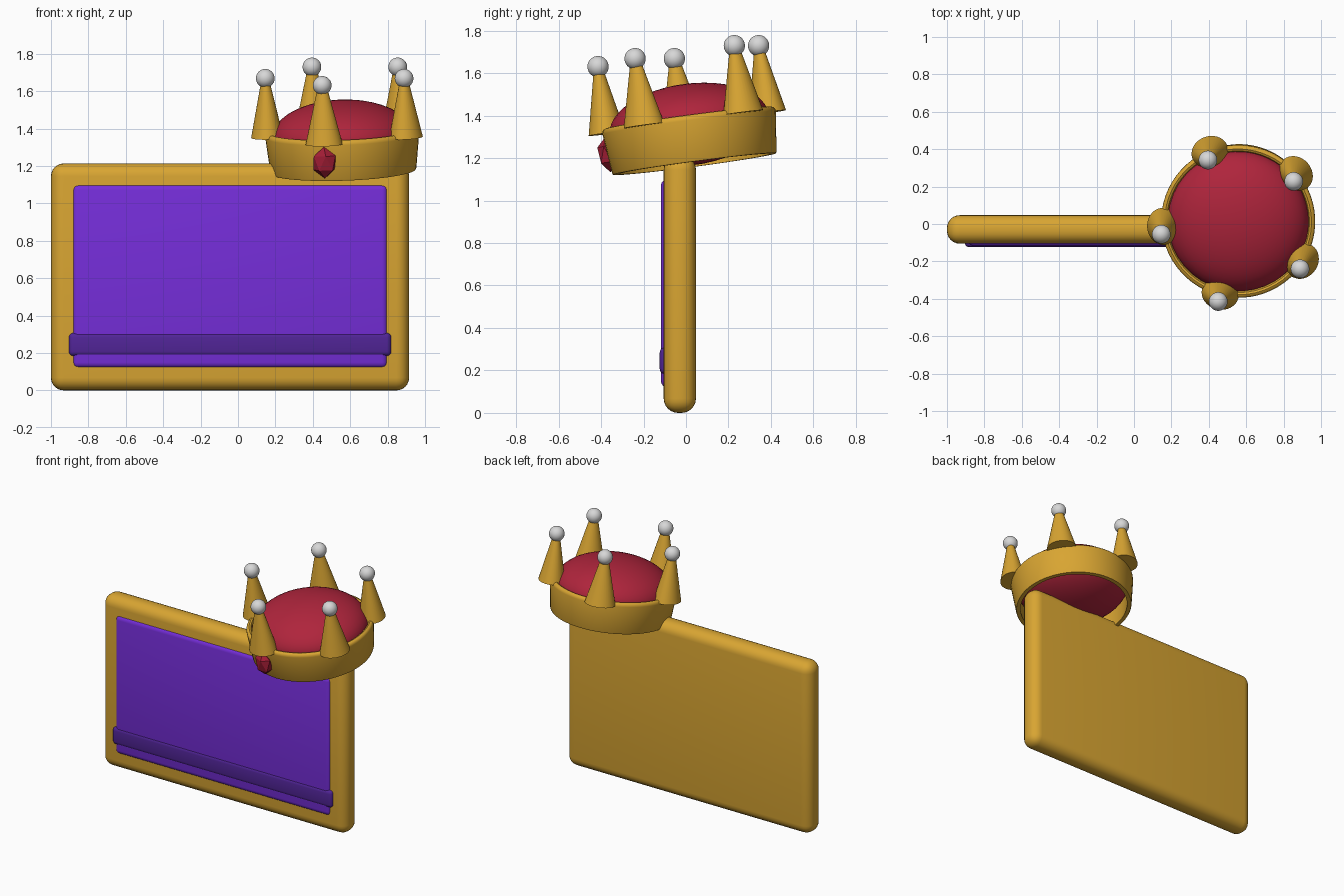
import bpy, bmesh, math
from mathutils import Matrix, Vector

if "Cube" in bpy.data.objects:
    bpy.data.objects.remove(bpy.data.objects["Cube"])


def material(name, rgb):
    m = bpy.data.materials.new(name)
    m.diffuse_color = (*rgb, 1)
    m.use_nodes = True
    m.node_tree.nodes["Principled BSDF"].inputs["Base Color"].default_value = m.diffuse_color
    return m


GOLD = material("gold", (0.69, 0.376, 0.032))
PURPLE = material("purple", (0.18, 0.027, 0.70))
DARK_PURPLE = material("dark purple", (0.082, 0.018, 0.31))
RED = material("velvet red", (0.43, 0.018, 0.045))
GEM_RED = material("gem red", (0.36, 0.012, 0.035))
PEARL = material("pearl", (0.68, 0.68, 0.68))

# Crown frame: leaned forward, then turned a little to the left
CROWN = (Matrix.Translation((0.557, 0.014, 1.37))
         @ Matrix.Rotation(math.radians(-14), 4, 'Z')
         @ Matrix.Rotation(math.radians(7.8), 4, 'X'))


def finish(bm, name, mat, matrix=Matrix(), smooth=True):
    bmesh.ops.recalc_face_normals(bm, faces=bm.faces)
    me = bpy.data.meshes.new(name)
    bm.to_mesh(me)
    bm.free()
    me.materials.append(mat)
    ob = bpy.data.objects.new(name, me)
    bpy.context.collection.objects.link(ob)
    ob.matrix_world = matrix
    if smooth:
        bpy.ops.object.select_all(action='DESELECT')
        ob.select_set(True)
        bpy.context.view_layer.objects.active = ob
        bpy.ops.object.shade_smooth_by_angle(angle=math.radians(40))
    return ob


def rounded_box(name, lo, hi, radius, segments, mat):
    lo, hi = Vector(lo), Vector(hi)
    bm = bmesh.new()
    bmesh.ops.create_cube(bm, size=1, matrix=Matrix.Translation((lo + hi) / 2)
                          @ Matrix.Diagonal((*(hi - lo), 1)))
    bmesh.ops.bevel(bm, geom=bm.edges[:], offset=radius, segments=segments,
                    profile=0.5, affect='EDGES')
    return finish(bm, name, mat)


def ball(name, size, mat, matrix):
    bm = bmesh.new()
    bmesh.ops.create_uvsphere(bm, u_segments=40, v_segments=24, radius=1,
                              matrix=Matrix.Diagonal((*size, 1)))
    return finish(bm, name, mat, matrix)


# Card: thick gold slab, purple front panel and darker band
rounded_box("card_frame", (-1, -0.105, 0), (0.915, 0.047, 1.213), 0.068, 6, GOLD)
rounded_box("card_panel", (-0.885, -0.118, 0.12), (0.80, -0.05, 1.10), 0.03, 4, PURPLE)
rounded_box("card_band", (-0.905, -0.124, 0.183), (0.82, -0.06, 0.308), 0.025, 4, DARK_PURPLE)

# Crown band: closed, flared wall profile spun round the crown axis
profile = [(0.36, -0.20), (0.387, -0.20), (0.391, -0.192), (0.412, -0.005),
           (0.411, 0.008), (0.403, 0.017), (0.393, 0.02), (0.382, 0.015),
           (0.376, 0.0)]
bm = bmesh.new()
verts = [bm.verts.new((r, 0, z)) for r, z in profile]
edges = [bm.edges.new((v, verts[(i + 1) % len(verts)])) for i, v in enumerate(verts)]
bmesh.ops.spin(bm, geom=verts + edges, cent=(0, 0, 0), axis=(0, 0, 1),
               angle=math.tau, steps=64)
bmesh.ops.remove_doubles(bm, verts=bm.verts, dist=1e-4)
finish(bm, "crown_band", GOLD, CROWN)

# Velvet cushion filling the band
ball("crown_cushion", (0.378, 0.378, 0.192), RED,
     CROWN @ Matrix.Translation((0, 0, -0.012)))

# Five points, each a tapered cone with a pearl on its tip
for i in range(5):
    place = (CROWN @ Matrix.Rotation(i * math.tau / 5, 4, 'Z')
             @ Matrix.Translation((0, -0.402, 0)))
    bm = bmesh.new()
    bmesh.ops.create_cone(bm, cap_ends=True, segments=32, radius1=1, radius2=0.27,
                          depth=0.30, matrix=Matrix.Translation((0, 0, 0.15))
                          @ Matrix.Diagonal((0.1, 0.086, 1, 1)))
    finish(bm, f"crown_point_{i + 1}", GOLD, place)
    ball(f"crown_pearl_{i + 1}", (0.05, 0.05, 0.05), PEARL,
         place @ Matrix.Translation((0, 0, 0.318)))

# Faceted gem on the front of the band
bm = bmesh.new()
bmesh.ops.create_icosphere(bm, subdivisions=1, radius=1,
                           matrix=Matrix.Diagonal((0.07, 0.05, 0.085, 1)))
finish(bm, "crown_gem", GEM_RED, CROWN @ Matrix.Translation((0, -0.41, -0.098)), smooth=False)
